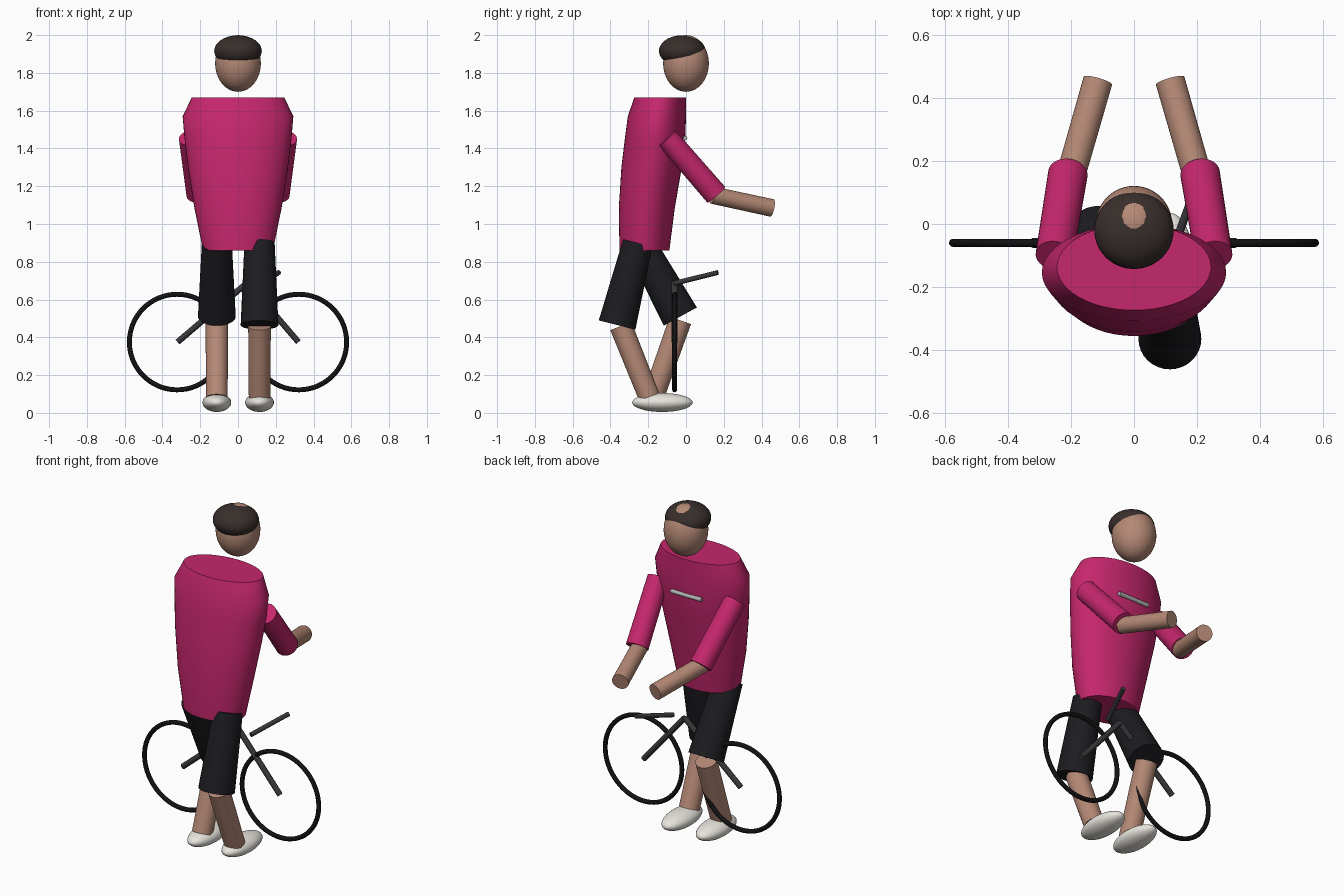
import bpy, bmesh, math
from mathutils import Vector

if "Cube" in bpy.data.objects:
    bpy.data.objects.remove(bpy.data.objects["Cube"])


def material(name, rgb):
    m = bpy.data.materials.new(name)
    m.diffuse_color = (*rgb, 1)
    m.use_nodes = True
    m.node_tree.nodes["Principled BSDF"].inputs["Base Color"].default_value = m.diffuse_color
    return m


SHIRT = material("pink", (0.56, 0.02, 0.15))
SKIN = material("skin", (0.46, 0.25, 0.18))
SHORTS = material("black_cloth", (0.012, 0.012, 0.015))
RUBBER = material("rubber", (0.006, 0.006, 0.007))
METAL = material("dark_metal", (0.04, 0.04, 0.045))
HAIR = material("dark_brown", (0.04, 0.028, 0.025))
SHOE = material("off_white", (0.8, 0.78, 0.72))
TRIM = material("light_grey", (0.45, 0.45, 0.45))


def finish(name, mat):
    ob = bpy.context.object
    ob.name = name
    ob.data.materials.append(mat)
    bpy.ops.object.shade_smooth_by_angle(angle=math.radians(35))
    return ob


def rod(name, a, b, r1, r2, mat):
    """Flat-ended cone or cylinder from a to b."""
    a, b = Vector(a), Vector(b)
    d = b - a
    bpy.ops.mesh.primitive_cone_add(
        vertices=32, radius1=r1, radius2=r2, depth=d.length,
        location=(a + b) / 2, rotation=d.to_track_quat('Z', 'Y').to_euler())
    return finish(name, mat)


def ball(name, loc, radii, mat):
    bpy.ops.mesh.primitive_uv_sphere_add(segments=48, ring_count=24, radius=1, location=loc)
    bpy.context.object.scale = radii
    bpy.ops.object.transform_apply(location=False, rotation=False, scale=True)
    return finish(name, mat)


def loft(name, rings, mat, n=48):
    """Stacked ellipses (z, centre y, radius x, radius y), capped at both ends."""
    bm = bmesh.new()
    loops = [[bm.verts.new((rx * math.cos(t), cy + ry * math.sin(t), z))
              for t in (2 * math.pi * i / n for i in range(n))]
             for z, cy, rx, ry in rings]
    for lo, hi in zip(loops, loops[1:]):
        for i in range(n):
            j = (i + 1) % n
            bm.faces.new((lo[i], lo[j], hi[j], hi[i]))
    bm.faces.new(loops[0][::-1])
    bm.faces.new(loops[-1])
    me = bpy.data.meshes.new(name)
    bm.to_mesh(me)
    bm.free()
    ob = bpy.data.objects.new(name, me)
    bpy.context.collection.objects.link(ob)
    bpy.ops.object.select_all(action='DESELECT')
    ob.select_set(True)
    bpy.context.view_layer.objects.active = ob
    return finish(name, mat)


# Torso and chest stripe
loft("torso", [(0.86, -0.22, 0.185, 0.132), (1.08, -0.208, 0.23, 0.148),
               (1.30, -0.182, 0.265, 0.16), (1.45, -0.164, 0.283, 0.16),
               (1.57, -0.154, 0.293, 0.154), (1.67, -0.137, 0.245, 0.137)], SHIRT)
rod("chest_stripe", (-0.1, -0.005, 1.455), (0.1, -0.005, 1.455), 0.012, 0.012, TRIM)

# Head and hair
ball("head", (0, 0, 1.85), (0.121, 0.121, 0.15), SKIN)
ball("hair", (0, -0.02, 1.916), (0.126, 0.123, 0.083), HAIR)

# Arms
for side, s in (("left", -1), ("right", 1)):
    rod(side + "_sleeve", (s * 0.253, -0.10, 1.455), (s * 0.21, 0.16, 1.155), 0.06, 0.063, SHIRT)
    rod(side + "_forearm", (s * 0.205, 0.14, 1.153), (s * 0.115, 0.455, 1.085), 0.046, 0.047, SKIN)

# Legs: the left knee is forward, the right knee is back
for side, x, hip, knee, shin, ankle in (
        ("left", -0.112, (-0.24, 0.89), (-0.03, 0.51), (-0.03, 0.49), (-0.175, 0.08)),
        ("right", 0.114, (-0.255, 0.90), (-0.365, 0.465), (-0.345, 0.46), (-0.195, 0.085))):
    rod(side + "_thigh", (x, *hip), (x, *knee), 0.08, 0.1, SHORTS)
    rod(side + "_shin", (x, *shin), (x, *ankle), 0.06, 0.057, SKIN)
    ball(side + "_shoe", (x, -0.125, 0.055), (0.076, 0.16, 0.05), SHOE)

# Bicycle: wheels, frame tubes and handlebar
for side, s in (("left", -1), ("right", 1)):
    bpy.ops.mesh.primitive_torus_add(
        location=(s * 0.322, -0.06, 0.375), rotation=(math.pi / 2, 0, 0),
        major_radius=0.253, minor_radius=0.013, major_segments=64, minor_segments=12)
    finish(side + "_wheel", RUBBER)
    rod(side + "_frame_tube", (s * 0.32, -0.06, 0.375), (0.05, -0.06, 0.69), 0.016, 0.016, METAL)
rod("handlebar", (0.13, -0.065, 0.685), (0.215, 0.168, 0.743), 0.013, 0.013, METAL)
